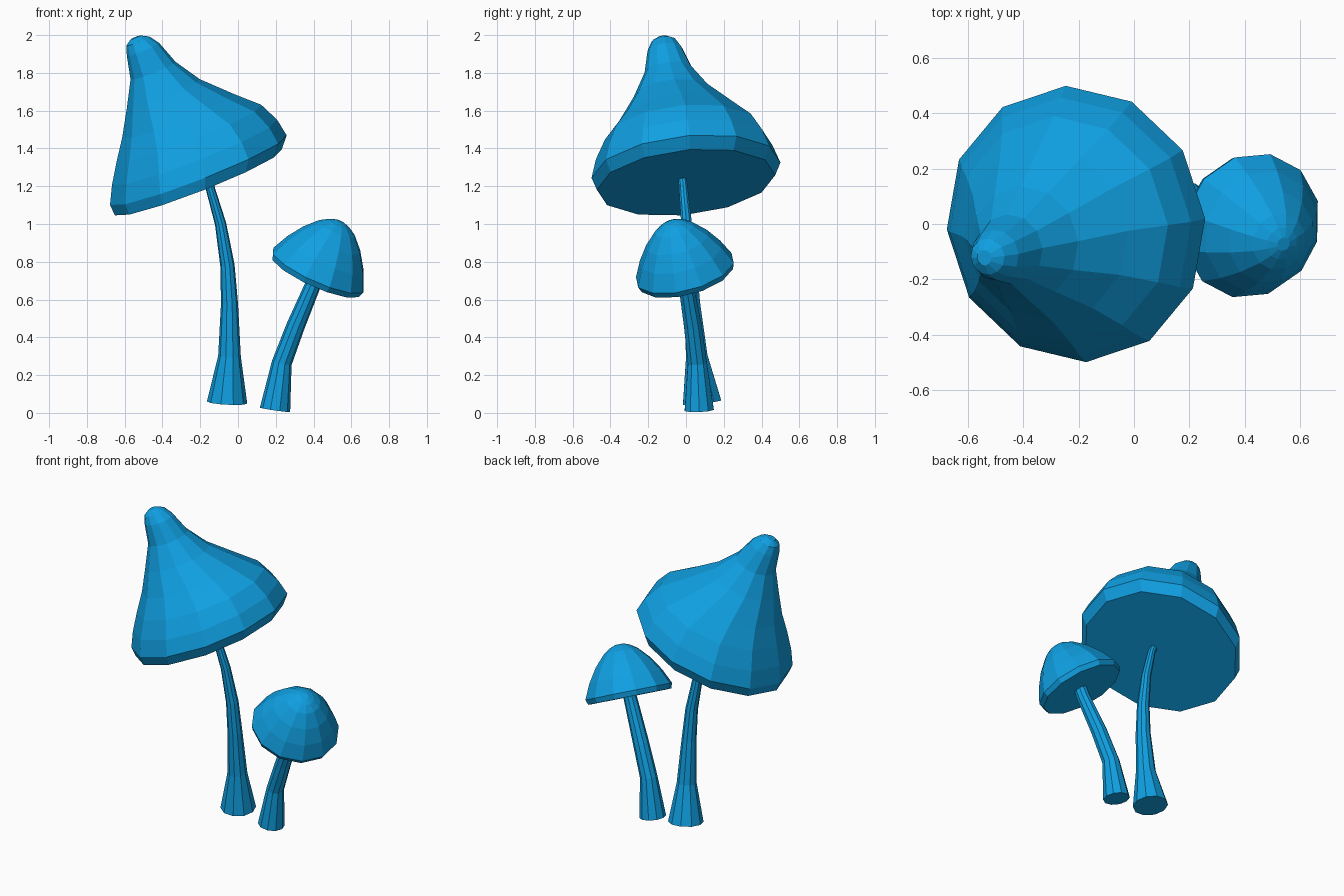
import bpy, bmesh, math
from mathutils import Vector

if "Cube" in bpy.data.objects:
    bpy.data.objects.remove(bpy.data.objects["Cube"])

blue = bpy.data.materials.new("bright blue")
blue.diffuse_color = (0.005, 0.35, 0.76, 1)
blue.use_nodes = True
blue.node_tree.nodes["Principled BSDF"].inputs["Base Color"].default_value = blue.diffuse_color


def loft(name, rings, sides, offset, normal=None):
    """Closed faceted tube through rings (x, y, z, radius); ring tilt fixed or along the path."""
    bm = bmesh.new()
    loops = []
    for i, (x, y, z, r) in enumerate(rings):
        if normal:
            n = Vector(normal).normalized()
        elif i == 0:
            n = (Vector(rings[1][:3]) - Vector(rings[0][:3])).normalized()
        else:
            j = min(i + 1, len(rings) - 1)
            n = (Vector(rings[j][:3]) - Vector(rings[i - 1][:3])).normalized()
        u = Vector((1, 0, 0))
        u = (u - n * u.dot(n)).normalized()
        v = n.cross(u)
        loop = []
        for k in range(sides):
            a = math.radians(offset) + 2 * math.pi * k / sides
            loop.append(bm.verts.new(Vector((x, y, z)) + r * (u * math.cos(a) + v * math.sin(a))))
        loops.append(loop)
    for a, b in zip(loops, loops[1:]):
        for k in range(sides):
            m = (k + 1) % sides
            bm.faces.new((a[k], a[m], b[m], b[k]))
    bm.faces.new(loops[0][::-1])
    bm.faces.new(loops[-1])
    bmesh.ops.recalc_face_normals(bm, faces=bm.faces)
    mesh = bpy.data.meshes.new(name)
    bm.to_mesh(mesh)
    bm.free()
    mesh.materials.append(blue)
    obj = bpy.data.objects.new(name, mesh)
    bpy.context.collection.objects.link(obj)
    return obj


# Tall mushroom: leaning pointed cap
loft("large_cap", [
    (-0.210, 0.000, 1.220, 0.475), (-0.210, 0.000, 1.285, 0.503),
    (-0.230, -0.010, 1.380, 0.470), (-0.260, -0.020, 1.480, 0.412),
    (-0.318, -0.037, 1.572, 0.318), (-0.395, -0.070, 1.690, 0.208),
    (-0.450, -0.092, 1.812, 0.128), (-0.503, -0.112, 1.925, 0.092),
    (-0.530, -0.118, 1.968, 0.066), (-0.542, -0.122, 1.988, 0.028)],
    12, 4.5, (-0.39, -0.11, 1))

# Tall mushroom: flared, curving stem
loft("large_stem", [
    (-0.058, 0.085, 0.055, 0.107), (-0.045, 0.057, 0.30, 0.060),
    (-0.045, 0.032, 0.58, 0.045), (-0.056, 0.020, 0.78, 0.038),
    (-0.092, 0.003, 1.00, 0.030), (-0.150, -0.015, 1.20, 0.024),
    (-0.180, -0.020, 1.26, 0.021)], 10, 0)

# Small mushroom: rounded cap, built along its tilted axis
axis = Vector((0.45, -0.26, 1)).normalized()
rim = Vector((0.425, -0.006, 0.755))
profile = [(0.258, -0.032), (0.270, 0.0), (0.226, 0.093), (0.170, 0.178),
           (0.105, 0.248), (0.060, 0.277), (0.025, 0.290)]
loft("small_cap", [(*(rim + axis * h), r) for r, h in profile], 12, 14, axis)

# Small mushroom: stem
loft("small_stem", [
    (0.196, 0.070, 0.016, 0.081), (0.232, 0.060, 0.265, 0.053),
    (0.305, 0.036, 0.46, 0.049), (0.398, 0.000, 0.68, 0.042),
    (0.418, -0.005, 0.735, 0.040)], 10, 0)
